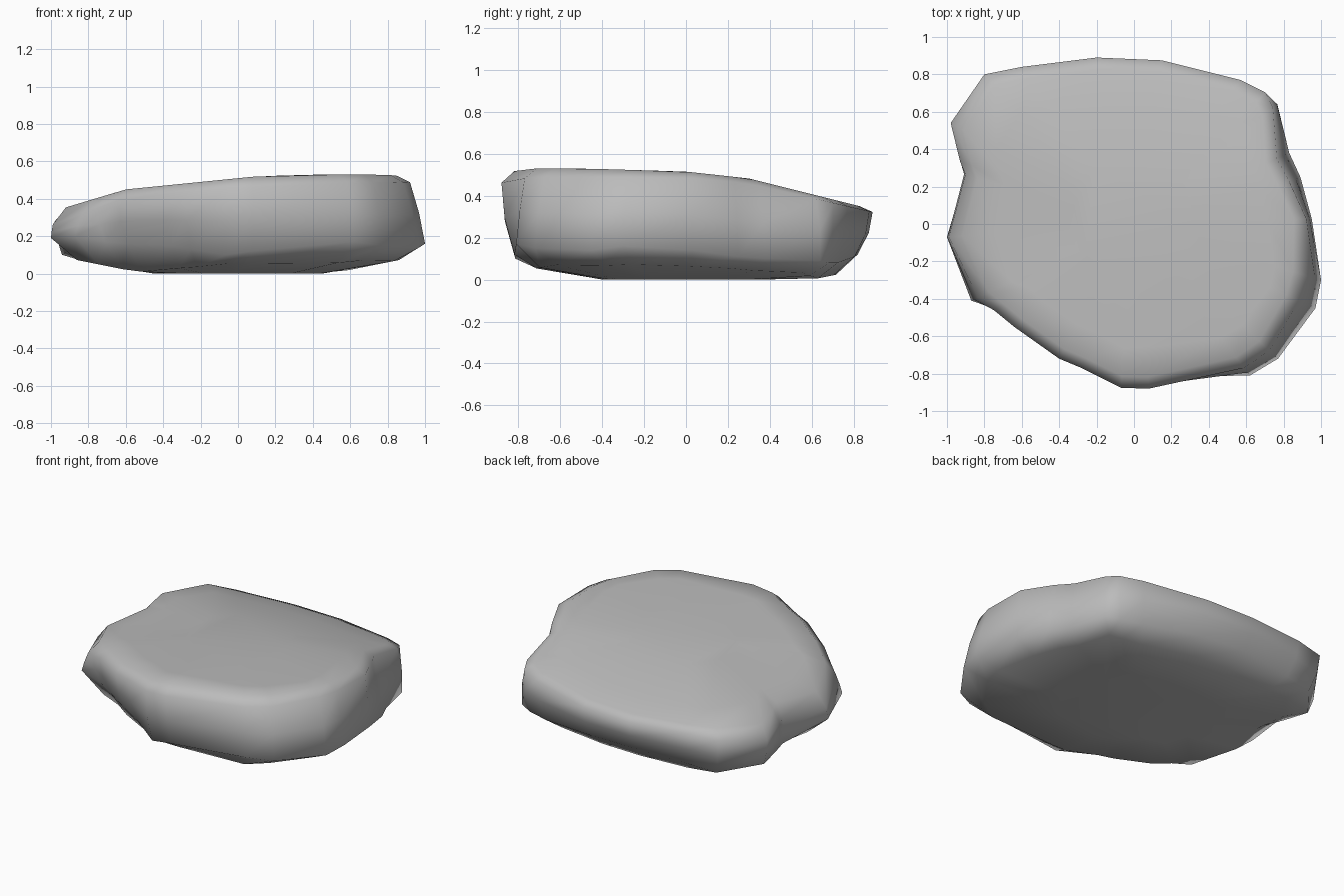
import bpy
import bmesh

cube = bpy.data.objects.get("Cube")
if cube:
    bpy.data.objects.remove(cube, do_unlink=True)

# Stone colour
stone = bpy.data.materials.new("stone grey")
stone.use_nodes = True
grey = (0.5, 0.5, 0.5, 1)
stone.diffuse_color = grey
shader = next(n for n in stone.node_tree.nodes if n.type == "BSDF_PRINCIPLED")
shader.inputs["Base Color"].default_value = grey
shader.inputs["Roughness"].default_value = 0.9

# Plan outline: x, y, inset of the upper shoulder, inset and height of the lower rim
OUTLINE = [
    (1, -.3, .08, 0, .16), (.95, .03, .03, 0, .14), (.89, .25, .07, 0, .11),
    (.83, .38, .08, 0, .1), (.79, .66, .06, .03, .09), (.71, .71, .01, .04, .08),
    (.57, .77, 0, .06, .08), (.15, .875, 0, .08, .11), (-.2, .89, 0, .08, .12),
    (-.6, .84, 0, .07, .1), (-.8, .8, 0, .06, .08), (-.98, .54, 0, .04, .1),
    (-.94, .34, .01, .03, .12), (-.92, .27, .02, .02, .13), (-1, -.07, .01, 0, .19),
    (-.87, -.41, .04, 0, .2), (-.75, -.46, 0, .05, .17), (-.64, -.55, 0, .08, .16),
    (-.4, -.72, 0, .1, .15), (-.28, -.77, 0, .1, .13), (-.07, -.885, .01, .08, .1),
    (.08, -.88, 0, .07, .12), (.62, -.81, .05, 0, .17), (.77, -.72, .06, 0, .15),
    (.97, -.45, .09, 0, .14),
]


def over(value, limit):
    return max(0, value - limit)


# Height of the worn upper surface, falling to the back and to the right
def top_height(x, y, rim):
    along_depth = .515 - .03 * min(y, 0) - .2 * over(-y, .72)
    along_depth -= .11 * over(y, 0) + .14 * over(y, .3)
    along_width = .51 + .1 * x - .2 * over(-x, .6)
    return min(.53, along_depth, along_width)


# Height of the edge where the upper surface turns down
def shoulder_height(x, y, rim):
    return top_height(x, y, rim) - .03 + .02 * y - .1 * over(-x, .6)


def middle_height(x, y, rim):
    return (rim + shoulder_height(x, y, rim)) / 2


def rim_height(x, y, rim):
    return rim


# Height of the shallow underside
def floor_height(x, y, rim):
    return .17 * over(-y, .4) + .2 * over(abs(x), .5) + .2 * over(y, .6)


def build_rock():
    bm = bmesh.new()

    # One loop of vertices, pulled in by a rule for each outline point
    def ring(scale, height):
        verts = []
        for x, y, upper, lower, rim in OUTLINE:
            s = scale(upper, lower)
            verts.append(bm.verts.new((x * s, y * s, height(x * s, y * s, rim))))
        return verts

    rings = [
        ring(lambda up, low: .45, floor_height),
        ring(lambda up, low: .86 - low * .7, floor_height),
        ring(lambda up, low: 1 - low, rim_height),
        ring(lambda up, low: 1 - up * .4 - low * .25, middle_height),
        ring(lambda up, low: 1 - up, shoulder_height),
        ring(lambda up, low: .93 - up, top_height),
        ring(lambda up, low: .75, top_height),
        ring(lambda up, low: .35, top_height),
    ]
    count = len(OUTLINE)
    for below, above in zip(rings, rings[1:]):
        for i in range(count):
            j = (i + 1) % count
            bm.faces.new((below[i], below[j], above[j], above[i]))

    # Close the underside and the upper surface
    bm.faces.new(reversed(rings[0]))
    bm.faces.new(rings[-1])
    bmesh.ops.recalc_face_normals(bm, faces=bm.faces)

    # The whole stone is softly worn
    for face in bm.faces:
        face.smooth = True

    mesh = bpy.data.meshes.new("flat_rock")
    bm.to_mesh(mesh)
    bm.free()
    mesh.materials.append(stone)
    rock = bpy.data.objects.new("flat_rock", mesh)
    bpy.context.collection.objects.link(rock)


build_rock()
